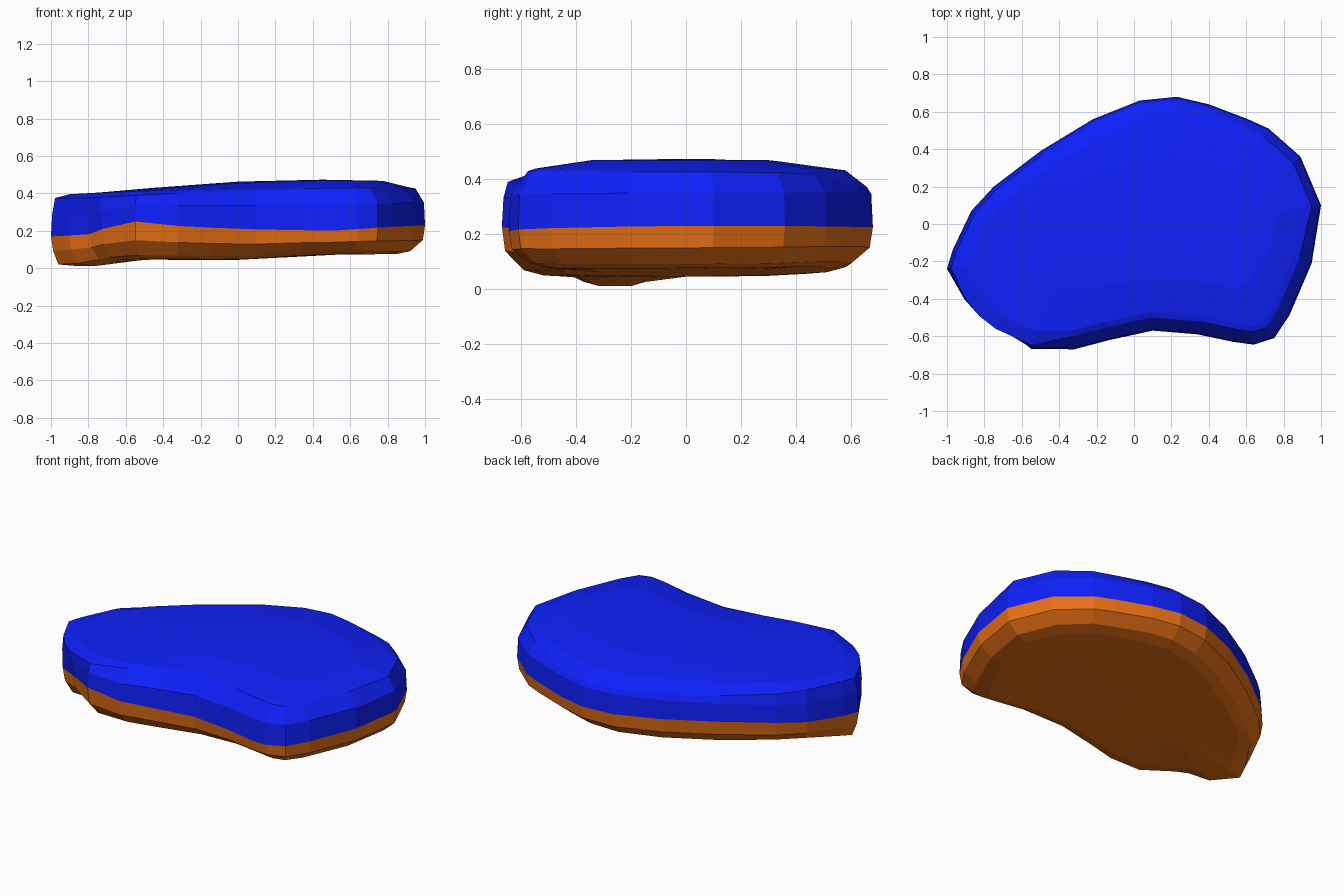
import bpy, bmesh, math
from mathutils import Vector

if "Cube" in bpy.data.objects:
    bpy.data.objects.remove(bpy.data.objects["Cube"])

# Bean-shaped plan outline, counter-clockwise from the left tip
OUTLINE = [Vector(p) for p in (
    (-1, -.24), (-.92, -.41), (-.84, -.51), (-.75, -.58), (-.55, -.67), (-.32, -.67),
    (-.13, -.62), (.1, -.57), (.34, -.59), (.53, -.63), (.64, -.645), (.75, -.61),
    (.83, -.49), (.95, -.21), (1, .1), (.89, .36), (.72, .51), (.61, .56),
    (.4, .64), (.23, .68), (.03, .66), (-.22, .56), (-.5, .39), (-.75, .2),
    (-.87, .07), (-.97, -.14))]
N = len(OUTLINE)


def lerp_table(table, x):
    if x <= table[0][0]:
        return table[0][1]
    for (a, za), (b, zb) in zip(table, table[1:]):
        if x <= b:
            return za + (zb - za) * (x - a) / (b - a)
    return table[-1][1]


def bump(p, x, y, wx, wy):
    return math.exp(-((p.x - x) / wx) ** 2 - ((p.y - y) / wy) ** 2)


def lobe(p):
    # lobe hanging under the left tip
    return bump(p, -.85, -.27, .2, .14)


def undercut(p):
    # wall tucked in under the top edge at the front left
    return .07 * bump(p, -.8, -.53, .17, .13)


def top_z(p):
    return lerp_table([(-1, .40), (-.8, .405), (-.6, .42), (0, .46), (.5, .475), (1, .47)], p.x)


def bottom_z(p):
    base = lerp_table([(-1, .05), (0, .045), (.4, .072), (1, .077)], p.x)
    return base + .05 * max(0, p.y - .25) + .05 * max(0, -p.y - .45) - .05 * lobe(p)


def seam_z(p):
    if p.y < -.2:
        return lerp_table([(-1, .17), (-.8, .18), (-.7, .22), (-.55, .25), (-.4, .23),
                           (0, .21), (.5, .2), (.8, .22), (1, .23)], p.x)
    return lerp_table([(-1, .17), (-.8, .2), (-.4, .22), (1, .23)], p.x)


def rim_inset(p):
    # shoulder is tight along the left and back, wider at the front and right
    if p.x < -.5 or (p.y > .1 and p.x < .5):
        return .022
    return .05 if p.y > .1 else .07


def rim_z(p):
    if p.y > .1:
        return top_z(p) - lerp_table([(-.9, .03), (-.2, .085), (.4, .1), (.6, .06), (.9, .045)], p.x)
    return top_z(p) - lerp_table([(-1, .025), (-.5, .035), (0, .045)], p.x)


def ring(inset, sx=1.0, sy=1.0):
    # outline moved inwards by inset(p), then scaled about the middle
    pts = []
    for i, p in enumerate(OUTLINE):
        t = (OUTLINE[(i + 1) % N] - OUTLINE[i - 1]).normalized()
        q = p + Vector((-t.y, t.x)) * inset(p)
        pts.append(Vector((q.x * sx, q.y * sy)))
    return pts


def level(pts, height):
    return [(p.x, p.y, height(p)) for p in pts]


def shell(name, colour, levels, centre_z, flip):
    # levels: rings of 3D points running from the seam to the cap
    bm = bmesh.new()
    rows = [[bm.verts.new(p) for p in lv] for lv in levels]
    centre = bm.verts.new((0, 0, centre_z))
    for a, b in zip(rows, rows[1:]):
        for i in range(N):
            j = (i + 1) % N
            f = (a[i], a[j], b[j], b[i])
            bm.faces.new(f[::-1] if flip else f)
    for i in range(N):
        f = (rows[-1][i], rows[-1][(i + 1) % N], centre)
        bm.faces.new(f[::-1] if flip else f)
    me = bpy.data.meshes.new(name)
    bm.to_mesh(me)
    bm.free()
    ob = bpy.data.objects.new(name, me)
    bpy.context.collection.objects.link(ob)
    mat = bpy.data.materials.new(name)
    mat.diffuse_color = colour
    mat.use_nodes = True
    mat.node_tree.nodes["Principled BSDF"].inputs["Base Color"].default_value = mat.diffuse_color
    me.materials.append(mat)


def tip(p):
    return 1 - .5 * math.exp(-((p.x + 1) / .12) ** 2)


seam = level(ring(undercut), seam_z)

# Blue upper half: upright wall, rounded shoulder, gently crowned top
shell("upper_layer", (.0045, .0145, .95, 1), [
    seam,
    level(ring(lambda p: .006 + .5 * undercut(p)),
          lambda p: seam_z(p) + .5 * (top_z(p) - seam_z(p))),
    level(ring(rim_inset), rim_z),
    level(ring(lambda p: .1), lambda p: top_z(p) - .035 * min(1, max(.2, p.x + .9))),
    level(ring(lambda p: .1, .86, .62), lambda p: top_z(p) - .005),
    level(ring(lambda p: .1, .5, .35), top_z)], .463, False)

# Orange lower half: short wall, rounded edge, nearly flat underside
shell("lower_layer", (.82, .165, .008, 1), [
    seam,
    level(ring(lambda p: .012 + undercut(p)),
          lambda p: bottom_z(p) + .48 * (seam_z(p) - bottom_z(p))),
    level(ring(lambda p: .08 * tip(p) + undercut(p)),
          lambda p: bottom_z(p) + .015 * (1 - lobe(p))),
    level(ring(lambda p: .08 + undercut(p), .92, .88), bottom_z),
    level(ring(lambda p: .1, .6, .6), bottom_z)], .045, True)
